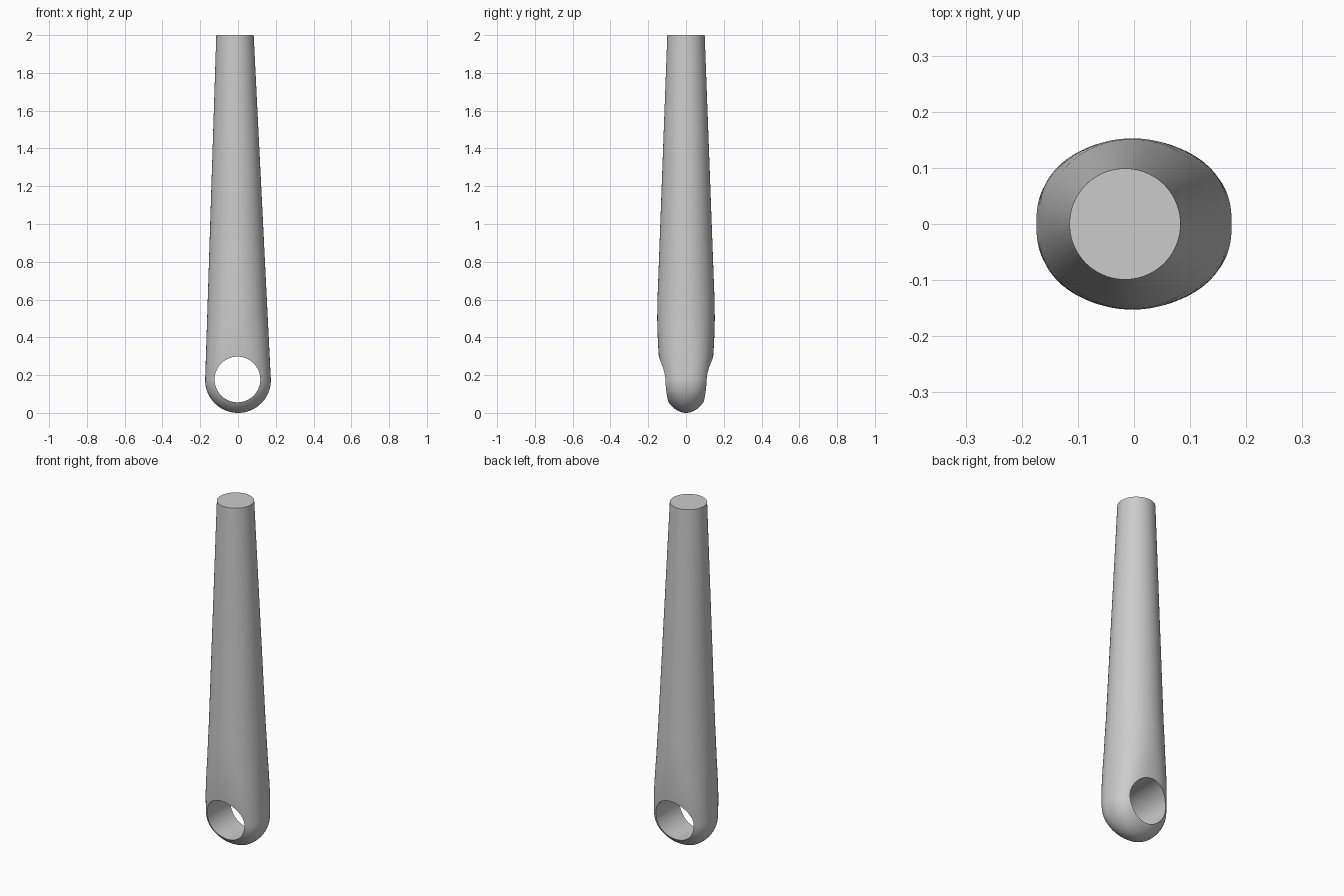
import bpy, bmesh, math

if "Cube" in bpy.data.objects:
    bpy.data.objects.remove(bpy.data.objects["Cube"])

SIDES = 96
R = 0.174            # radius of the rounded eye end

def lerp_table(table, z):
    for (z0, v0), (z1, v1) in zip(table, table[1:]):
        if z <= z1:
            return v0 + (v1 - v0) * (z - z0) / (z1 - z0)
    return table[-1][1]

DEPTH = [(0, .122), (.18, .133), (.24, .139), (.30, .144), (.36, .148),
         (.43, .151), (.50, .1525), (.60, .151), (2, .099)]
POWER = [(0, 2.1), (.1, 2.45), (.28, 2.5), (.5, 2.1), (.7, 2), (2, 2)]

def section(z):
    """Superellipse cross-section of the handle at height z."""
    s = math.sqrt(max(0, 1 - ((R - z) / R) ** 2)) if z < R else 1
    t = max(0, (z - R) / (2 - R))
    left = -R * s + t * (R - .115)
    right = R * s - t * (R - .083)
    cx, a = (left + right) / 2, (right - left) / 2
    b, n = lerp_table(DEPTH, z) * s, lerp_table(POWER, z)
    pts = []
    for i in range(SIDES):
        c, d = math.cos(math.tau * i / SIDES), math.sin(math.tau * i / SIDES)
        k = (abs(c) ** n + abs(d) ** n) ** (-1 / n)
        pts.append((cx + a * c * k, b * d * k, z))
    return pts

# Tapered handle body: rounded bottom, flat top
heights = [R * (1 - math.cos(math.pi / 2 * i / 18)) for i in range(1, 19)]
heights += [.2, .23, .26, .3, .33, .36, .4, .43, .46, .5, .55, .6, .65, .7,
            .85, 1, 1.25, 1.5, 1.75, 2]
bm = bmesh.new()
rings = [[bm.verts.new(p) for p in section(z)] for z in heights]
pole = bm.verts.new((0, 0, 0))
for i in range(SIDES):
    j = (i + 1) % SIDES
    bm.faces.new((pole, rings[0][j], rings[0][i]))
    for lo, hi in zip(rings, rings[1:]):
        bm.faces.new((lo[i], lo[j], hi[j], hi[i]))
bm.faces.new(rings[-1])
bmesh.ops.recalc_face_normals(bm, faces=bm.faces)
mesh = bpy.data.meshes.new("handle")
bm.to_mesh(mesh)
bm.free()
handle = bpy.data.objects.new("handle", mesh)
bpy.context.collection.objects.link(handle)

# Round eye through the lower end
bpy.ops.mesh.primitive_cylinder_add(vertices=96, radius=.121, depth=1,
                                    location=(-.003, 0, .177),
                                    rotation=(math.pi / 2, 0, 0))
cutter = bpy.context.object
cutter.name = "eye_cutter"
cutter.hide_render = True
cut = handle.modifiers.new("eye", 'BOOLEAN')
cut.operation, cut.solver, cut.object = 'DIFFERENCE', 'EXACT', cutter

bpy.ops.object.select_all(action='DESELECT')
bpy.context.view_layer.objects.active = handle
handle.select_set(True)
bpy.ops.object.modifier_apply(modifier="eye")
bpy.data.objects.remove(cutter)
bpy.ops.object.shade_smooth_by_angle(angle=math.radians(35))
